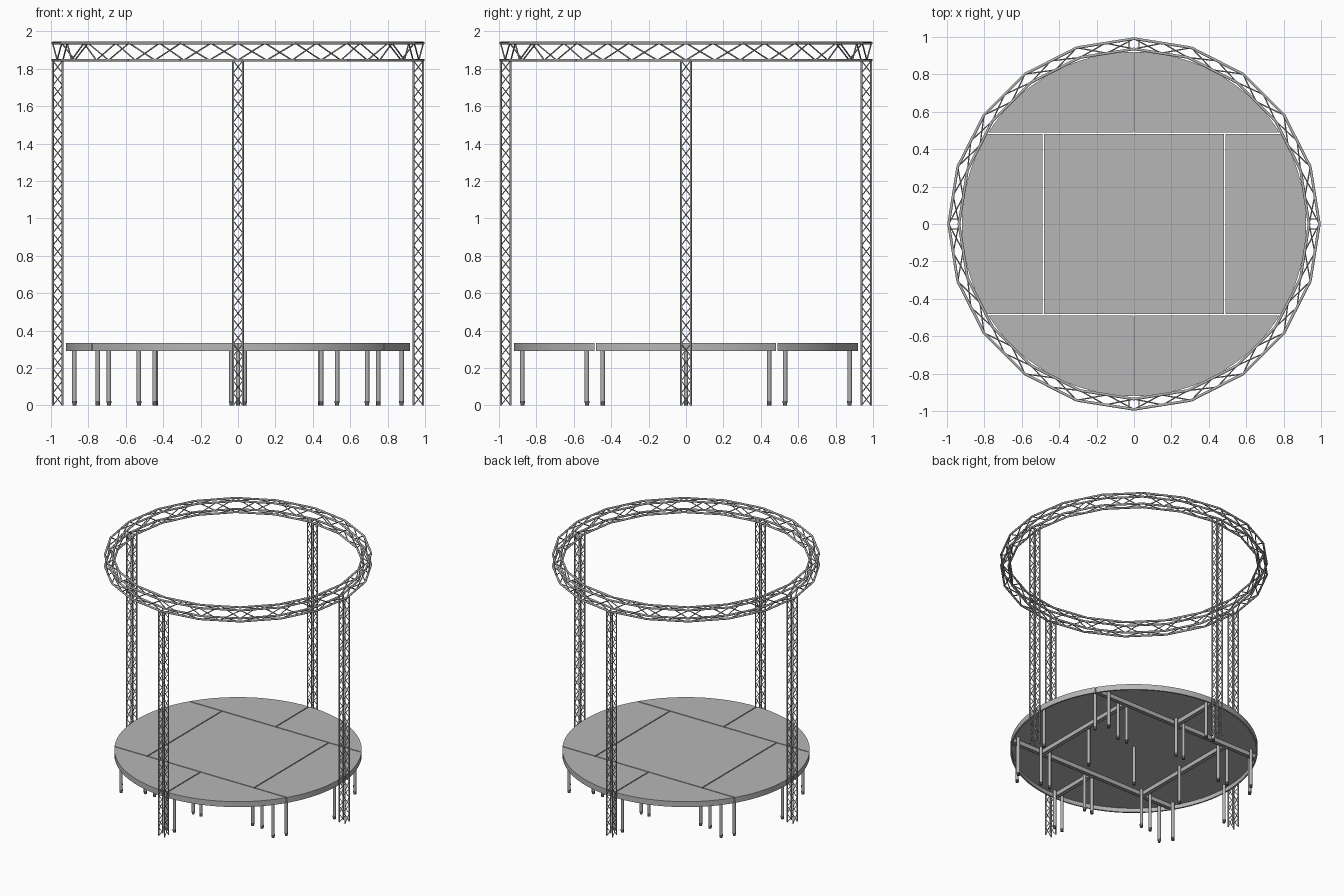
import bpy, bmesh, math
from mathutils import Vector, Matrix

if "Cube" in bpy.data.objects:
    bpy.data.objects.remove(bpy.data.objects["Cube"])


def material(name, v):
    m = bpy.data.materials.new(name)
    m.diffuse_color = (v, v, v, 1)
    m.use_nodes = True
    m.node_tree.nodes["Principled BSDF"].inputs["Base Color"].default_value = m.diffuse_color
    return m


METAL = material("aluminium grey", 0.45)
DECK = material("deck grey", 0.47)
RUBBER = material("dark foot grey", 0.12)


def finish(name, bm, mat):
    me = bpy.data.meshes.new(name)
    bm.to_mesh(me)
    bm.free()
    me.materials.append(mat)
    ob = bpy.data.objects.new(name, me)
    bpy.context.collection.objects.link(ob)
    bpy.ops.object.select_all(action='DESELECT')
    ob.select_set(True)
    bpy.context.view_layer.objects.active = ob
    bpy.ops.object.shade_smooth_by_angle(angle=math.radians(50))
    return ob


def tube(bm, a, b, r, sides):
    d = b - a
    rot = d.to_track_quat('Z', 'Y').to_matrix().to_4x4()
    bmesh.ops.create_cone(bm, cap_ends=True, segments=sides, radius1=r, radius2=r,
                          depth=d.length, matrix=Matrix.Translation((a + b) / 2) @ rot)


def lattice(bm, chords, r):
    # zigzag braces on the four sides between neighbouring chords
    for i in range(4):
        pair = (chords[i], chords[(i + 1) % 4])
        for k in range(len(pair[0]) - 1):
            tube(bm, pair[k % 2][k], pair[(k + 1) % 2][k + 1], r, 6)


# Ring truss: 20 straight segments, four chords
SEG = 20
ring = [(0.991, 1.937), (0.991, 1.846), (0.936, 1.846), (0.936, 1.937)]
bm = bmesh.new()
chords = []
for rad, z in ring:
    p = [Vector((rad * math.cos(2 * math.pi * i / SEG),
                 rad * math.sin(2 * math.pi * i / SEG), z)) for i in range(SEG + 1)]
    nodes = []
    for a, b in zip(p, p[1:]):
        tube(bm, a, b, 0.0075, 10)
        nodes += [a, (a + b) / 2]
    chords.append(nodes + [p[-1]])
finish("ring_truss_chords", bm, METAL)
bm = bmesh.new()
lattice(bm, chords, 0.004)
finish("ring_truss_braces", bm, METAL)

# Four upright trusses
for name, ang in (("right", 0), ("back", 90), ("left", 180), ("front", 270)):
    rot = Matrix.Rotation(math.radians(ang), 3, 'Z')
    n, top = 28, 1.843
    corners = [(0.99, -0.026), (0.99, 0.026), (0.938, 0.026), (0.938, -0.026)]
    chords = [[rot @ Vector((x, y, top * k / n)) for k in range(n + 1)] for x, y in corners]
    bm = bmesh.new()
    for c in chords:
        tube(bm, c[0], c[-1], 0.0055, 10)
    lattice(bm, chords, 0.0028)
    finish(name + "_column_truss", bm, METAL)

# Stage panels: disc cut into seven parts, hollow underneath with an edge frame
R, S, G = 0.92, 0.485, 0.004
Z0, Z1 = 0.29, 0.335


def panel(name, x0, x1, y0, y1):
    bm = bmesh.new()
    bmesh.ops.create_circle(bm, cap_ends=True, segments=96, radius=R,
                            matrix=Matrix.Translation((0, 0, Z1)))
    for co, no in (((x0 + G, 0, 0), (-1, 0, 0)), ((x1 - G, 0, 0), (1, 0, 0)),
                   ((0, y0 + G, 0), (0, -1, 0)), ((0, y1 - G, 0), (0, 1, 0))):
        bmesh.ops.bisect_plane(bm, geom=bm.verts[:] + bm.edges[:] + bm.faces[:],
                               plane_co=co, plane_no=no, clear_outer=True)
    ext = bmesh.ops.extrude_face_region(bm, geom=bm.faces[:], use_keep_orig=True)
    for v in ext["geom"]:
        if isinstance(v, bmesh.types.BMVert):
            v.co.z = Z0
    bmesh.ops.recalc_face_normals(bm, faces=bm.faces[:])
    under = [f for f in bm.faces if f.normal.z < -0.9]
    bmesh.ops.inset_region(bm, faces=under, thickness=0.012, use_even_offset=True)
    low = [f for f in under if f.is_valid]
    ex = bmesh.ops.extrude_face_region(bm, geom=low)
    for v in ex["geom"]:
        if isinstance(v, bmesh.types.BMVert):
            v.co.z = Z1 - 0.012
    bmesh.ops.delete(bm, geom=[f for f in low if f.is_valid], context='FACES_ONLY')
    bmesh.ops.recalc_face_normals(bm, faces=bm.faces[:])
    finish(name, bm, DECK)


panel("centre_panel", -S, S, -S, S)
panel("left_panel", -2, -S, -S, S)
panel("right_panel", S, 2, -S, S)
panel("back_left_panel", -2, 0, S, 2)
panel("back_right_panel", 0, 2, S, 2)
panel("front_left_panel", -2, 0, -2, -S)
panel("front_right_panel", 0, 2, -2, -S)

# Legs with dark feet, mirrored over both axes
spots = set()
for x, y in ((0.445, 0.445), (0.53, 0.445), (0.75, 0.445), (0.035, 0.53),
             (0.035, 0.875), (0.69, 0.53), (0.875, 0), (0.44, 0), (0, 0)):
    for sx in (1, -1):
        for sy in (1, -1):
            spots.add((x * sx + 0.0, y * sy + 0.0))
legs, feet = bmesh.new(), bmesh.new()
for x, y in sorted(spots):
    tube(legs, Vector((x, y, 0.02)), Vector((x, y, 0.324)), 0.012, 16)
    tube(feet, Vector((x, y, 0.012)), Vector((x, y, 0.024)), 0.013, 16)
    tube(feet, Vector((x, y, 0)), Vector((x, y, 0.012)), 0.011, 16)
finish("stage_legs", legs, METAL)
finish("leg_feet", feet, RUBBER)
